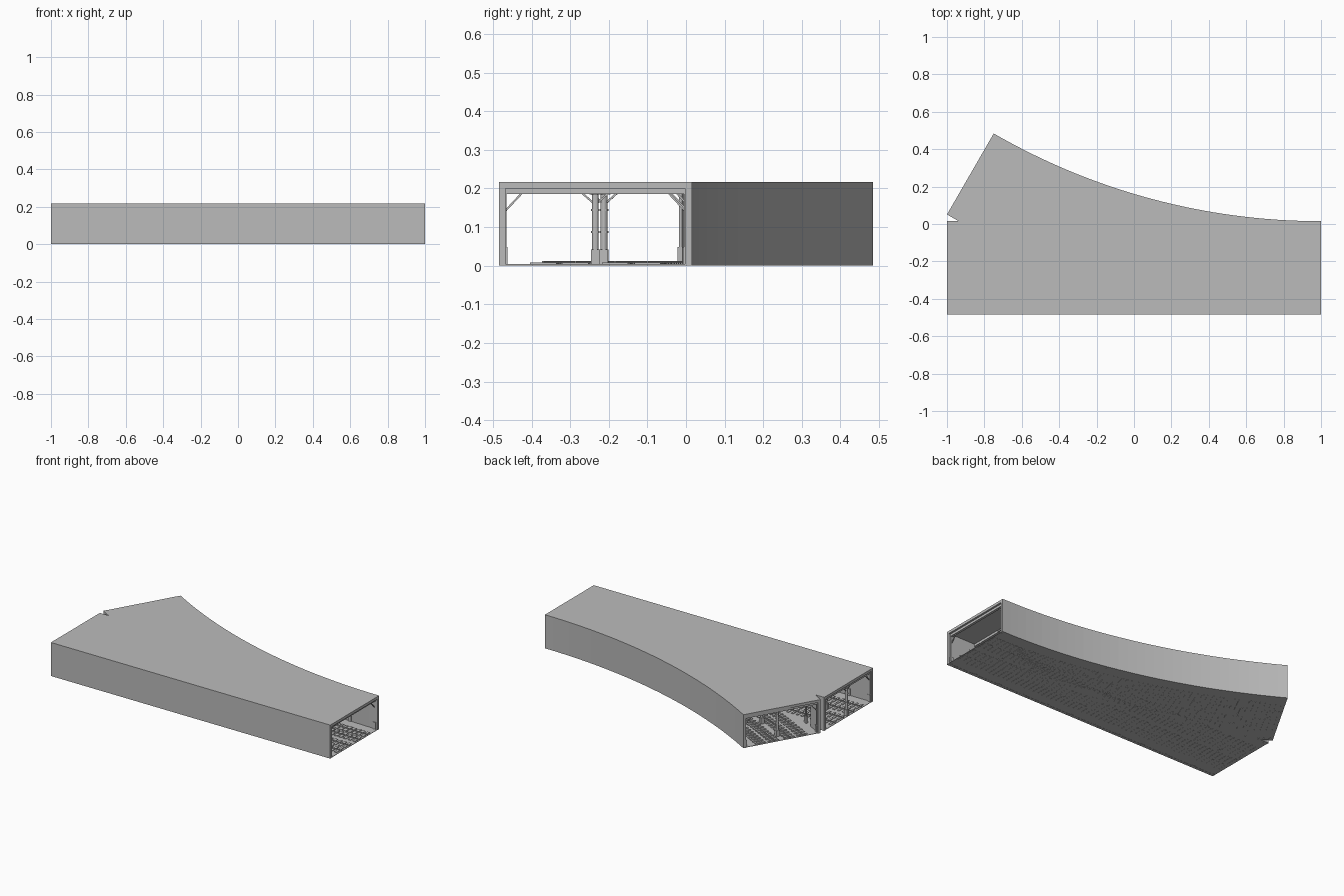
import bpy, bmesh, math
from mathutils import Vector, Matrix

if "Cube" in bpy.data.objects:
    bpy.data.objects.remove(bpy.data.objects["Cube"])

grey = bpy.data.materials.new("concrete grey")
grey.use_nodes = True
colour = (0.5, 0.5, 0.5, 1)
grey.diffuse_color = colour
grey.node_tree.nodes["Principled BSDF"].inputs["Base Color"].default_value = colour

# Layout: straight tunnel along x, branch swinging 30 degrees about a centre
FRONT, BACK, WALL = -0.485, 0.015, 0.017
ROOF, TOP, FLOOR = 0.2, 0.217, 0.004
R_IN, R_OUT = 3.5, 4.0
CY = BACK + R_IN
END = math.radians(30)
MEET = math.acos(R_IN / R_OUT)
MID = (FRONT + BACK) / 2
TRACK = 0.093


def arc(r, a):
    return Vector((1 - r * math.sin(a), CY - r * math.cos(a), 0))


def arc_points(r, a0, a1, n=32):
    return [arc(r, a0 + (a1 - a0) * i / n) for i in range(n + 1)]


def finish(name, bm):
    bmesh.ops.recalc_face_normals(bm, faces=bm.faces)
    mesh = bpy.data.meshes.new(name)
    bm.to_mesh(mesh)
    bm.free()
    mesh.materials.append(grey)
    ob = bpy.data.objects.new(name, mesh)
    bpy.context.collection.objects.link(ob)


def slab(bm, outline, z0, z1):
    face = bm.faces.new([bm.verts.new((p[0], p[1], z0)) for p in outline])
    out = bmesh.ops.extrude_face_region(bm, geom=[face])["geom"]
    verts = [g for g in out if isinstance(g, bmesh.types.BMVert)]
    bmesh.ops.translate(bm, verts=verts, vec=(0, 0, z1 - z0))


def box(bm, centre, size, turn=0):
    m = (Matrix.Translation(centre) @ Matrix.Rotation(turn, 4, 'Z')
         @ Matrix.Diagonal((*size, 1)))
    bmesh.ops.create_cube(bm, size=1, matrix=m)


def strut(bm, p, q, w):
    p, q = Vector(p), Vector(q)
    rot = (q - p).to_track_quat('Z', 'Y').to_matrix().to_4x4()
    m = Matrix.Translation((p + q) / 2) @ rot @ Matrix.Diagonal((w, w, (q - p).length, 1))
    bmesh.ops.create_cube(bm, size=1, matrix=m)


def cylinder(bm, p, r, z0, z1):
    bmesh.ops.create_cone(bm, cap_ends=True, segments=12, radius1=r, radius2=r, depth=z1 - z0,
                          matrix=Matrix.Translation((p[0], p[1], (z0 + z1) / 2)))


def band(bm, r0, r1, a0, a1, z0, z1):
    slab(bm, arc_points(r0, a0, a1) + arc_points(r1, a1, a0), z0, z1)


# Roof and floor share the forked outline
outline = ([(-1, FRONT), (1, FRONT)] + arc_points(R_IN, 0, END)
           + arc_points(R_OUT, END, MEET, 3) + [(-1, BACK)])
for name, z0, z1 in (("roof", ROOF, TOP), ("floor", 0.001, FLOOR)):
    bm = bmesh.new()
    slab(bm, outline, z0, z1)
    finish(name, bm)

# Outer walls, and the two short walls at the fork
bm = bmesh.new()
box(bm, (0, FRONT + WALL / 2, ROOF / 2), (2, WALL, ROOF))
finish("front_wall", bm)
bm = bmesh.new()
band(bm, R_IN, R_IN + WALL, 0, END, 0, ROOF)
finish("curved_wall", bm)
bm = bmesh.new()
fork = arc(R_OUT, MEET).x
slab(bm, [(-1, BACK), (fork, BACK), (fork + 0.03, BACK - WALL), (-1, BACK - WALL)], 0, ROOF)
band(bm, R_OUT - WALL, R_OUT, MEET - 0.008, END, 0, ROOF)
finish("fork_walls", bm)


def curve_y(x):
    return CY - math.sqrt(R_IN ** 2 - (x - 1) ** 2)


# Ceiling beams, wall piers and knee braces at each frame
beams, piers, braces = bmesh.new(), bmesh.new(), bmesh.new()
frames = [0.98 - 0.18 * i for i in range(10)] + [-0.84, -0.985]
for x in frames:
    y0 = FRONT + WALL
    y1 = (curve_y(x) if x > -0.7 else BACK) - WALL
    box(beams, (x, (y0 + y1) / 2, 0.193), (0.016, y1 - y0, 0.015))
    for y, s in ((y0, 1), (y1, -1)):
        if x < -0.7 and s < 0 and x > fork:
            continue
        box(piers, (x, y + s * 0.001, 0.1), (0.014, 0.004, 0.2))
        box(piers, (x, y + s * 0.002, 0.024), (0.02, 0.008, 0.048))
        strut(braces, (x, y, 0.142), (x, y + s * 0.042, 0.187), 0.005)
for a in (END - 0.004, END - 0.04):
    mid = arc(R_IN + 0.25, a)
    box(beams, (mid.x, mid.y, 0.193), (0.016, 0.466, 0.015), -a)
    for r, s in ((R_IN + WALL, 1), (R_OUT - WALL, -1)):
        p, q = arc(r, a), arc(r + s * 0.042, a)
        box(piers, (p.x, p.y, 0.1), (0.014, 0.008, 0.2), -a)
        box(piers, (p.x, p.y, 0.024), (0.02, 0.014, 0.048), -a)
        strut(braces, (p.x, p.y, 0.142), (q.x, q.y, 0.187), 0.005)
finish("ceiling_beams", beams)
finish("wall_piers", piers)
finish("knee_braces", braces)

# Central columns: plinth, shaft, collars and bracketed capital
spots = [(Vector((x, MID, 0)), 0) for x in (0.8, 0.44, -0.66, -0.84, -0.985)]
spots += [(arc(3.75, math.radians(d)), -math.radians(d)) for d in (6.3, 23, 26, 29)]
bm = bmesh.new()
for p, turn in spots:
    box(bm, (p.x, p.y, 0.021), (0.022, 0.022, 0.042), turn)
    cylinder(bm, p, 0.0085, 0.04, 0.186)
    for z in (0.085, 0.142):
        cylinder(bm, p, 0.011, z, z + 0.005)
    box(bm, (p.x, p.y, 0.188), (0.03, 0.03, 0.008), turn)
    side = Vector((-math.sin(turn), math.cos(turn), 0))
    for s in (-1, 1):
        q = p + side * s * 0.034
        strut(bm, (p.x, p.y, 0.158), (q.x, q.y, 0.188), 0.005)
finish("columns", bm)

# Tracks: rails on paired short sleepers, straight and curved
rails, sleepers = bmesh.new(), bmesh.new()
for c in (-TRACK, TRACK):
    for g in (-0.042, 0.042):
        y = MID + c + g
        box(rails, (0, y, 0.0098), (2, 0.005, 0.0045))
        for i in range(60):
            box(sleepers, (-0.98 + i * 0.0332, y, 0.004), (0.014, 0.068, 0.008))
        r = 3.75 + c + g
        band(rails, r - 0.0025, r + 0.0025, 0, END, 0.0075, 0.012)
        for i in range(60):
            a = END * (i + 0.5) / 60
            p = arc(r, a)
            box(sleepers, (p.x, p.y, 0.004), (0.014, 0.068, 0.008), -a)
finish("rails", rails)
finish("sleepers", sleepers)
